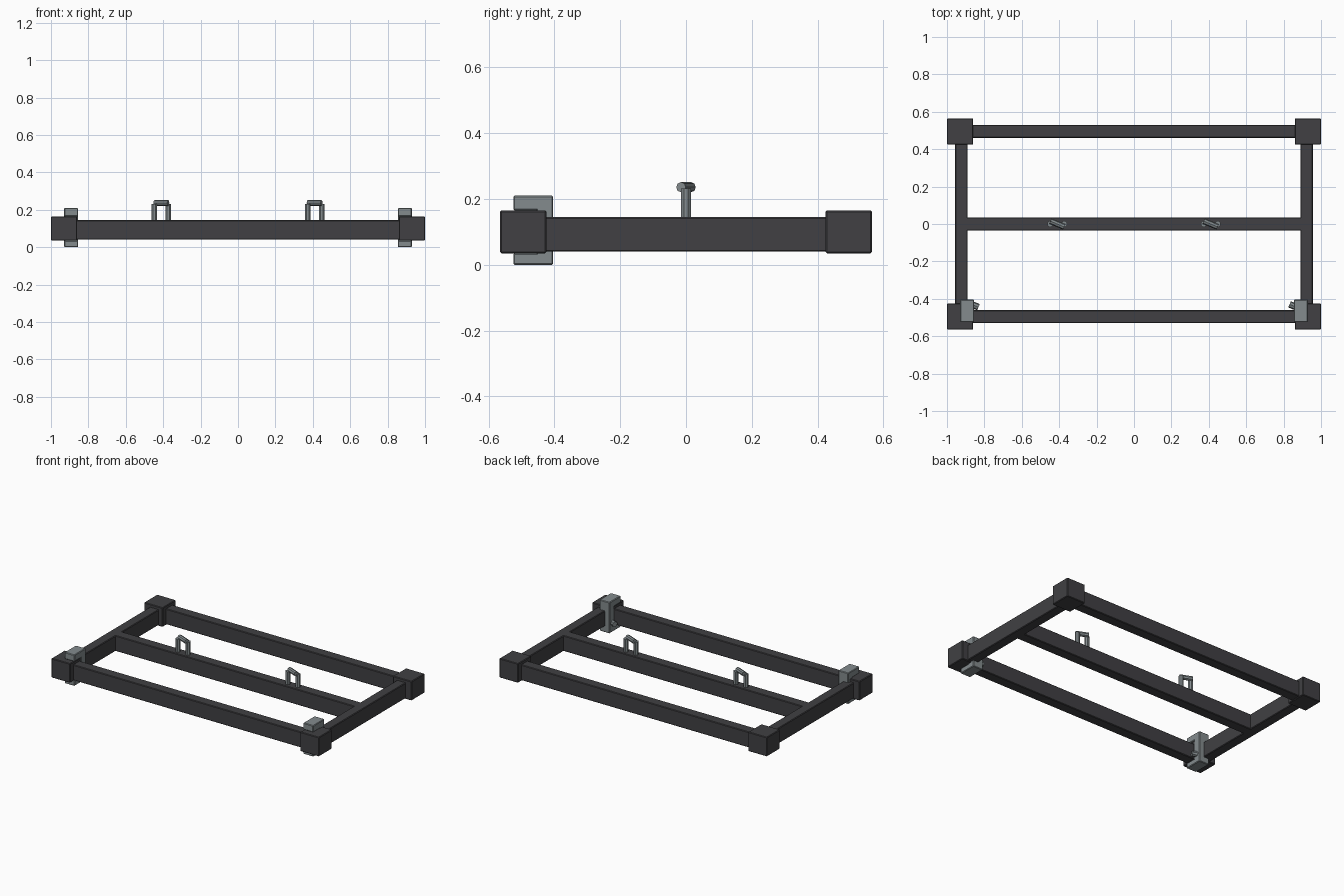
import bpy
from math import pi

cube = bpy.data.objects.get("Cube")
if cube:
    bpy.data.objects.remove(cube, do_unlink=True)


def make_material(name, color):
    mat = bpy.data.materials.new(name)
    mat.use_nodes = True
    mat.diffuse_color = color
    mat.node_tree.nodes["Principled BSDF"].inputs["Base Color"].default_value = color
    return mat


DARK = make_material("dark frame", (0.052, 0.051, 0.056, 1))
STEEL = make_material("grey steel", (0.23, 0.26, 0.27, 1))


def box(name, x, y, z, mat, bevel=0.004):
    """Bevelled box from (min, max) ranges on each axis."""
    ranges = [sorted(r) for r in (x, y, z)]
    bpy.ops.mesh.primitive_cube_add(size=1, location=[(a + b) / 2 for a, b in ranges])
    obj = bpy.context.object
    obj.name = name
    obj.scale = [b - a for a, b in ranges]
    bpy.ops.object.transform_apply(location=False, rotation=False, scale=True)
    obj.data.materials.append(mat)
    mod = obj.modifiers.new("edge", "BEVEL")
    mod.width = bevel
    mod.segments = 1
    return obj


def rod(name, radius, length, location, along_x=False):
    """Eight-sided rod with flat faces towards the axes."""
    bpy.ops.mesh.primitive_cylinder_add(vertices=8, radius=radius, depth=length, location=location)
    obj = bpy.context.object
    obj.name = name
    obj.rotation_euler = (pi / 8, pi / 2, 0) if along_x else (0, 0, pi / 8)
    obj.data.materials.append(STEEL)
    return obj


RAIL_Z = (0.04, 0.145)

# Long rails and centre rail
for name, y in (("front_rail", -0.495), ("centre_rail", 0), ("back_rail", 0.495)):
    reach = 0.9
    box(name, (-reach, reach), (y - 0.035, y + 0.035), RAIL_Z, DARK)

for side, s in (("left", 1), ("right", -1)):
    # Short rail and corner blocks
    box(side + "_side_rail", (s * 0.89, s * 0.957), (-0.46, 0.46), RAIL_Z, DARK)
    for end, e in (("front", -1), ("back", 1)):
        box(f"{side}_{end}_corner", (s * 0.86, s), (e * 0.424, e * 0.565), (0.035, 0.165), DARK)

    # Clamp gripping the front corner: two jaws, a web and a bolt
    jaw_x = (s * 0.855, s * 0.93)
    box(side + "_clamp_top", jaw_x, (-0.525, -0.404), (0.165, 0.21), STEEL)
    box(side + "_clamp_bottom", jaw_x, (-0.525, -0.404), (0, 0.035), STEEL)
    box(side + "_clamp_web", jaw_x, (-0.455, -0.404), (0.02, 0.18), STEEL)
    rod(side + "_clamp_bolt", 0.018, 0.04, (s * 0.85, -0.437, 0.06), along_x=True)

    # Lifting loop on the centre rail
    cx = s * 0.41
    for post, p in (("outer", 1), ("inner", -1)):
        rod(f"{side}_loop_{post}_post", 0.016, 0.1, (cx + s * p * 0.0375, 0, 0.182))
    rod(side + "_loop_bar", 0.0155, 0.08, (cx, 0, 0.236), along_x=True)
